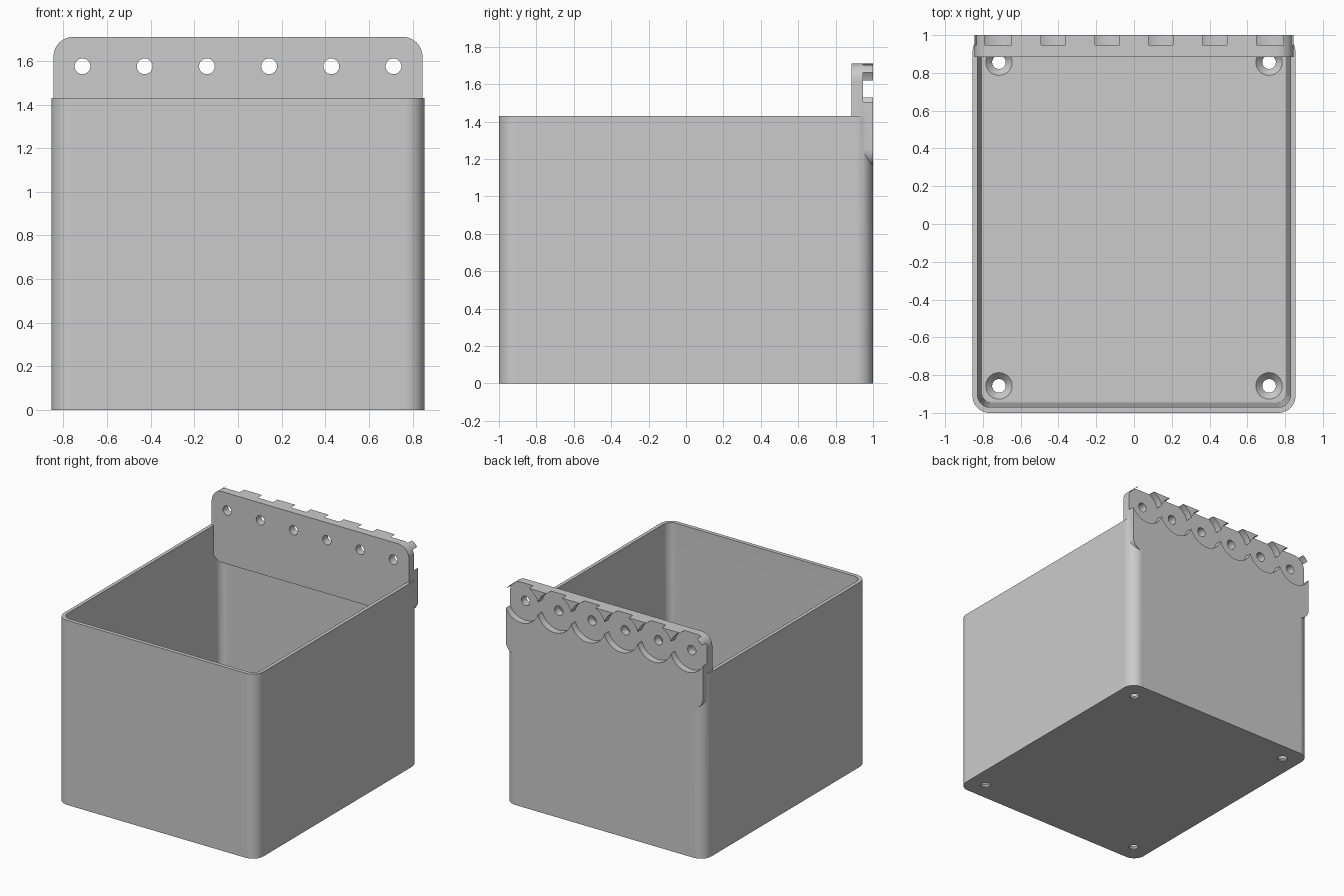
import bpy, bmesh, math

if "Cube" in bpy.data.objects:
    bpy.data.objects.remove(bpy.data.objects["Cube"])

HEIGHT, FLOOR, LIP = 1.43, 0.045, 1.18
HOLE_Z, PITCH = 1.575, 0.285

grey = bpy.data.materials.new("plain grey")
grey.use_nodes = True
colour = (0.6, 0.6, 0.6, 1)
grey.diffuse_color = colour
grey.node_tree.nodes["Principled BSDF"].inputs["Base Color"].default_value = colour


def rounded_rect(half_w, half_h, radius, steps=12):
    """Outline of a rectangle with round corners."""
    points = []
    for k, (sx, sy) in enumerate(((1, 1), (-1, 1), (-1, -1), (1, -1))):
        for i in range(steps + 1):
            a = math.pi / 2 * (k + i / steps)
            points.append((sx * (half_w - radius) + radius * math.cos(a),
                           sy * (half_h - radius) + radius * math.sin(a)))
    return points


def circle(radius, cx=0, cy=0, steps=48):
    angles = [2 * math.pi * i / steps for i in range(steps)]
    return [(cx + radius * math.cos(a), cy + radius * math.sin(a)) for a in angles]


def loft(name, sections, upright=False):
    """Solid through (outline, level) sections; upright ones run along y."""
    bm = bmesh.new()
    rings = []
    for outline, level in sections:
        rings.append([bm.verts.new((u, level, v) if upright else (u, v, level))
                      for u, v in outline])
    for low, high in zip(rings, rings[1:]):
        n = len(low)
        for i in range(n):
            j = (i + 1) % n
            bm.faces.new((low[i], low[j], high[j], high[i]))
    bm.faces.new(rings[0][::-1])
    bm.faces.new(rings[-1])
    bmesh.ops.recalc_face_normals(bm, faces=bm.faces)
    mesh = bpy.data.meshes.new(name)
    bm.to_mesh(mesh)
    bm.free()
    mesh.materials.append(grey)
    obj = bpy.data.objects.new(name, mesh)
    bpy.context.collection.objects.link(obj)
    return obj


def combine(target, tool, operation):
    """Apply a boolean and discard the tool."""
    mod = target.modifiers.new(operation.title(), 'BOOLEAN')
    mod.operation, mod.solver, mod.object = operation, 'EXACT', tool
    bpy.context.view_layer.objects.active = target
    bpy.ops.object.modifier_apply(modifier=mod.name)
    bpy.data.objects.remove(tool)


# Open bin with a straight lip and slightly drafted walls
storage_bin = loft("storage_bin", [(rounded_rect(0.855, 1, 0.09), 0),
                                   (rounded_rect(0.855, 1, 0.09), HEIGHT)])
cavity = loft("cavity_cutter", [(rounded_rect(0.805, 0.945, 0.05), FLOOR),
                                (rounded_rect(0.828, 0.97, 0.065), LIP),
                                (rounded_rect(0.828, 0.97, 0.065), HEIGHT + 0.1)])
combine(storage_bin, cavity, 'DIFFERENCE')

# Mounting plate across the back
plate_outline = [(x, z + 1.435) for x, z in rounded_rect(0.845, 0.275, 0.09)]
plate = loft("mounting_plate", [(plate_outline, 0.885), (plate_outline, 1)], True)
combine(storage_bin, plate, 'UNION')

# Screw holes with overlapping round recesses behind them
for i in range(6):
    x = (i - 2.5) * PITCH
    recess = circle(0.15, x, HOLE_Z)
    hole = circle(0.036, x, HOLE_Z)
    combine(storage_bin, loft("recess_cutter", [(recess, 0.947), (recess, 1.1)], True),
            'DIFFERENCE')
    combine(storage_bin, loft("hole_cutter", [(hole, 0.8), (hole, 1.1)], True),
            'DIFFERENCE')

# Countersunk holes in the floor corners
for x in (-0.715, 0.715):
    for y in (-0.857, 0.857):
        profile = ((0.036, -0.05), (0.036, 0.008), (0.07, FLOOR), (0.07, FLOOR + 0.005))
        sections = [(circle(r, x, y), z) for r, z in profile]
        combine(storage_bin, loft("countersink_cutter", sections), 'DIFFERENCE')

# Smooth round corners, crisp edges
storage_bin.select_set(True)
bpy.context.view_layer.objects.active = storage_bin
bpy.ops.object.shade_smooth_by_angle(angle=math.radians(30))
weighted = storage_bin.modifiers.new("Weighted Normal", 'WEIGHTED_NORMAL')
weighted.keep_sharp = True
